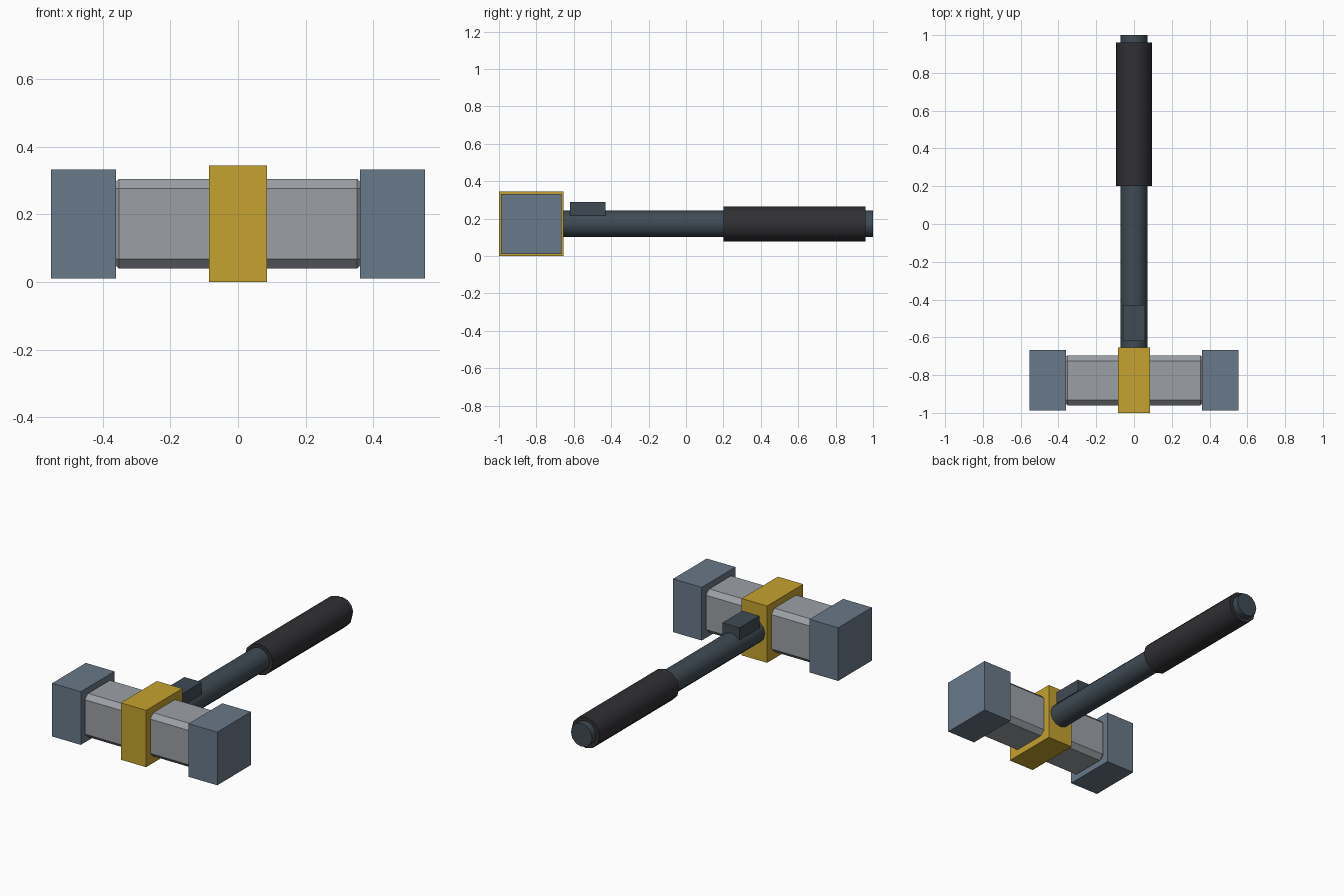
import bpy, math

if "Cube" in bpy.data.objects:
    bpy.data.objects.remove(bpy.data.objects["Cube"])

HY, HZ = -0.827, 0.172   # centre of the hammer head


def material(name, rgb):
    m = bpy.data.materials.new(name)
    m.diffuse_color = (*rgb, 1)
    m.use_nodes = True
    m.node_tree.nodes["Principled BSDF"].inputs["Base Color"].default_value = m.diffuse_color
    return m


def box(name, loc, size, mat, bevel=0):
    bpy.ops.mesh.primitive_cube_add(size=1, location=loc)
    o = bpy.context.object
    o.name = name
    o.scale = size
    bpy.ops.object.transform_apply(location=False, rotation=False, scale=True)
    o.data.materials.append(mat)
    if bevel:
        b = o.modifiers.new("chamfer", 'BEVEL')
        b.width, b.segments = bevel, 1
    return o


def rod(name, y0, y1, radius, mat, sides=12):
    bpy.ops.mesh.primitive_cylinder_add(
        vertices=sides, radius=radius, depth=y1 - y0,
        location=(0, (y0 + y1) / 2, HZ), rotation=(math.pi / 2, 0, 0))
    o = bpy.context.object
    o.name = name
    o.data.materials.append(mat)
    bpy.ops.object.shade_smooth_by_angle(angle=math.radians(35))
    return o


steel = material("steel", (0.33, 0.35, 0.38))
slate = material("slate", (0.14, 0.19, 0.25))
dark = material("dark_metal", (0.05, 0.07, 0.09))
gold = material("gold", (0.56, 0.36, 0.03))
rubber = material("rubber", (0.03, 0.03, 0.034))

# Head: chamfered core, central band, two striking blocks
box("head_core", (0, HY - 0.001, HZ), (0.76, 0.264, 0.264), steel, 0.028)
box("head_band", (0, HY, HZ), (0.17, 0.346, 0.344), gold)
for side, label in ((-1, "left"), (1, "right")):
    box(f"striking_block_{label}", (side * 0.457, HY, HZ), (0.192, 0.322, 0.322), slate)

# Handle: shaft, grip sleeve and the small block behind the head
rod("handle_shaft", -0.75, 1.0, 0.071, dark)
rod("handle_grip", 0.20, 0.96, 0.094, rubber)
box("handle_block", (0, -0.525, 0.253), (0.115, 0.19, 0.074), dark)
